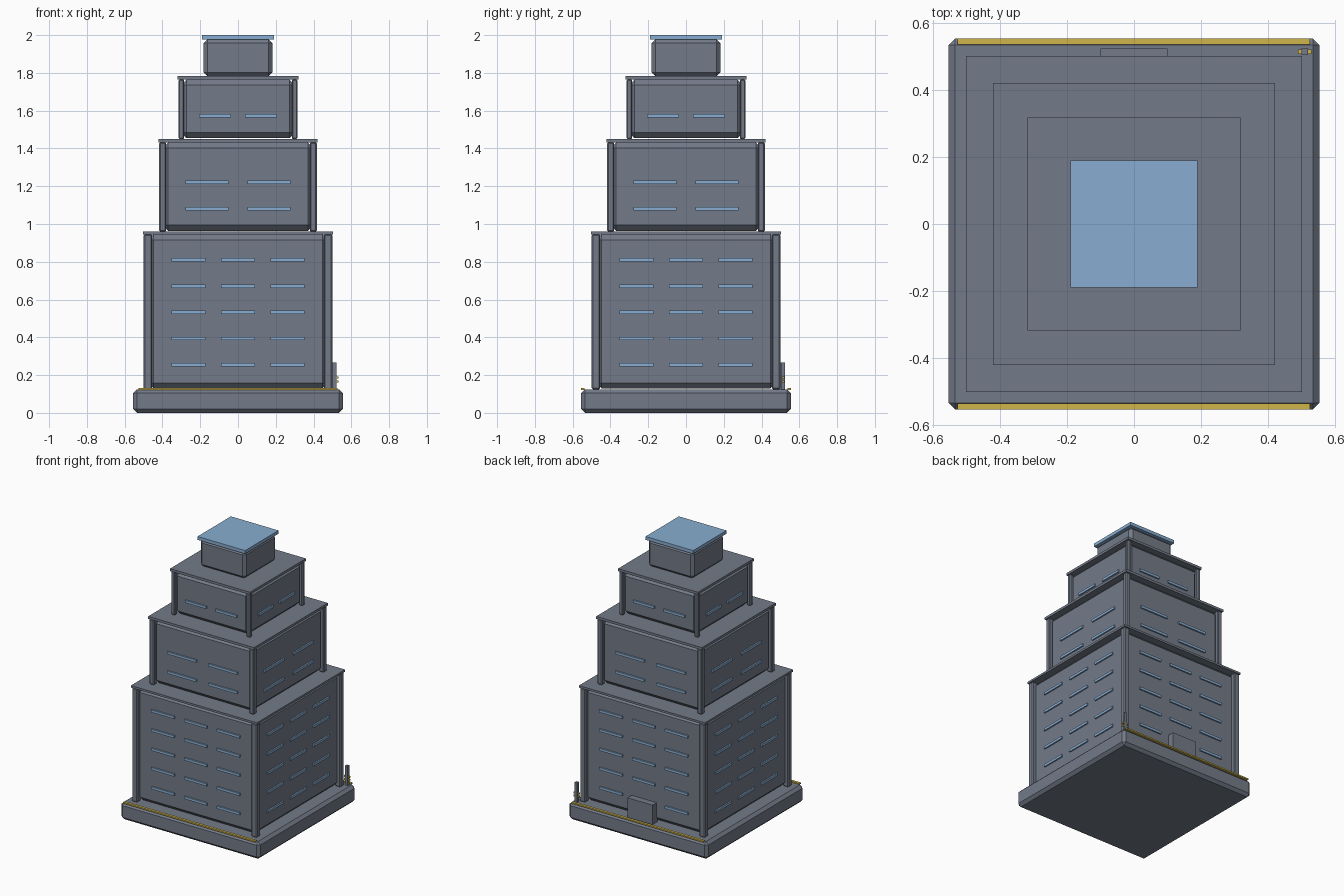
import bpy, bmesh
from mathutils import Matrix

if "Cube" in bpy.data.objects:
    bpy.data.objects.remove(bpy.data.objects["Cube"])


def material(name, rgb):
    m = bpy.data.materials.new(name)
    m.diffuse_color = (*rgb, 1)
    m.use_nodes = True
    m.node_tree.nodes["Principled BSDF"].inputs["Base Color"].default_value = m.diffuse_color
    return m


GREY = material("slate grey", (0.174, 0.198, 0.25))
BLUE = material("window blue", (0.25, 0.42, 0.64))
YELLOW = material("yellow", (0.63, 0.47, 0.07))


def boxes(name, spans, mat, bevel=0):
    """One object made of boxes, each given as x, y and z ranges."""
    bm = bmesh.new()
    for span in spans:
        size = [hi - lo for lo, hi in span]
        mid = [(hi + lo) / 2 for lo, hi in span]
        bmesh.ops.create_cube(bm, size=1, matrix=Matrix.Translation(mid) @ Matrix.Diagonal((*size, 1)))
    if bevel:
        bmesh.ops.bevel(bm, geom=bm.edges[:], offset=bevel, segments=1,
                        affect='EDGES', clamp_overlap=True)
    mesh = bpy.data.meshes.new(name)
    bm.to_mesh(mesh)
    bm.free()
    mesh.materials.append(mat)
    obj = bpy.data.objects.new(name, mesh)
    bpy.context.collection.objects.link(obj)
    return obj


def square(half, z0, z1):
    return ((-half, half), (-half, half), (z0, z1))


# Base slab
boxes("base", [square(0.555, 0, 0.125)], GREY, 0.02)

# Tiers: name, wall half, pillar inner and outer, cap half, bottom, cap bottom, top,
# window centres, window half width, window heights
tiers = [
    ("lower", 0.477, 0.455, 0.499, 0.503, 0.125, 0.945, 0.96,
     (-0.262, 0, 0.262), 0.091, (0.255, 0.394, 0.533, 0.671, 0.81)),
    ("middle", 0.40, 0.38, 0.417, 0.422, 0.96, 1.432, 1.45,
     (-0.164, 0.164), 0.115, (1.08, 1.22)),
    ("upper", 0.302, 0.285, 0.315, 0.319, 1.45, 1.765, 1.783,
     (-0.122, 0.122), 0.084, (1.573,)),
]
for name, wall, inner, outer, cap, z0, z1, z2, centres, half, heights in tiers:
    boxes(name + "_walls", [square(wall, z0 + 0.004, z1)], GREY, 0.03)
    boxes(name + "_cap", [square(cap, z1, z2)], GREY)

    # Corner pillars
    sides = ((-outer, -inner), (inner, outer))
    boxes(name + "_pillars", [(x, y, (z0, z1)) for x in sides for y in sides], GREY, 0.006)

    # Window bars on all four faces
    bars = []
    for z in heights:
        for c in centres:
            along, up = (c - half, c + half), (z - 0.009, z + 0.009)
            for out in ((-wall - 0.01, -wall + 0.01), (wall - 0.01, wall + 0.01)):
                bars += [(along, out, up), (out, along, up)]
    boxes(name + "_windows", bars, BLUE)

# Top room and roof plate
boxes("top_room", [square(0.182, 1.783, 1.978)], GREY, 0.02)
boxes("roof_plate", [square(0.19, 1.976, 2.0)], BLUE)

# Yellow edge strips on the front and back of the base
boxes("edge_strips", [((-0.528, 0.526), y, (0.122, 0.132))
                      for y in ((-0.555, -0.537), (0.537, 0.555))], YELLOW)

# Back door
boxes("back_door", [((-0.1, 0.1), (0.47, 0.525), (0.122, 0.266))], GREY)

# Corner post with two yellow crossbars
boxes("corner_post", [((0.501, 0.521), (0.505, 0.525), (0.12, 0.266))], GREY)
boxes("post_crossbars", [((0.49, 0.531), (0.508, 0.522), (z - 0.006, z + 0.006))
                         for z in (0.166, 0.187)], YELLOW)
